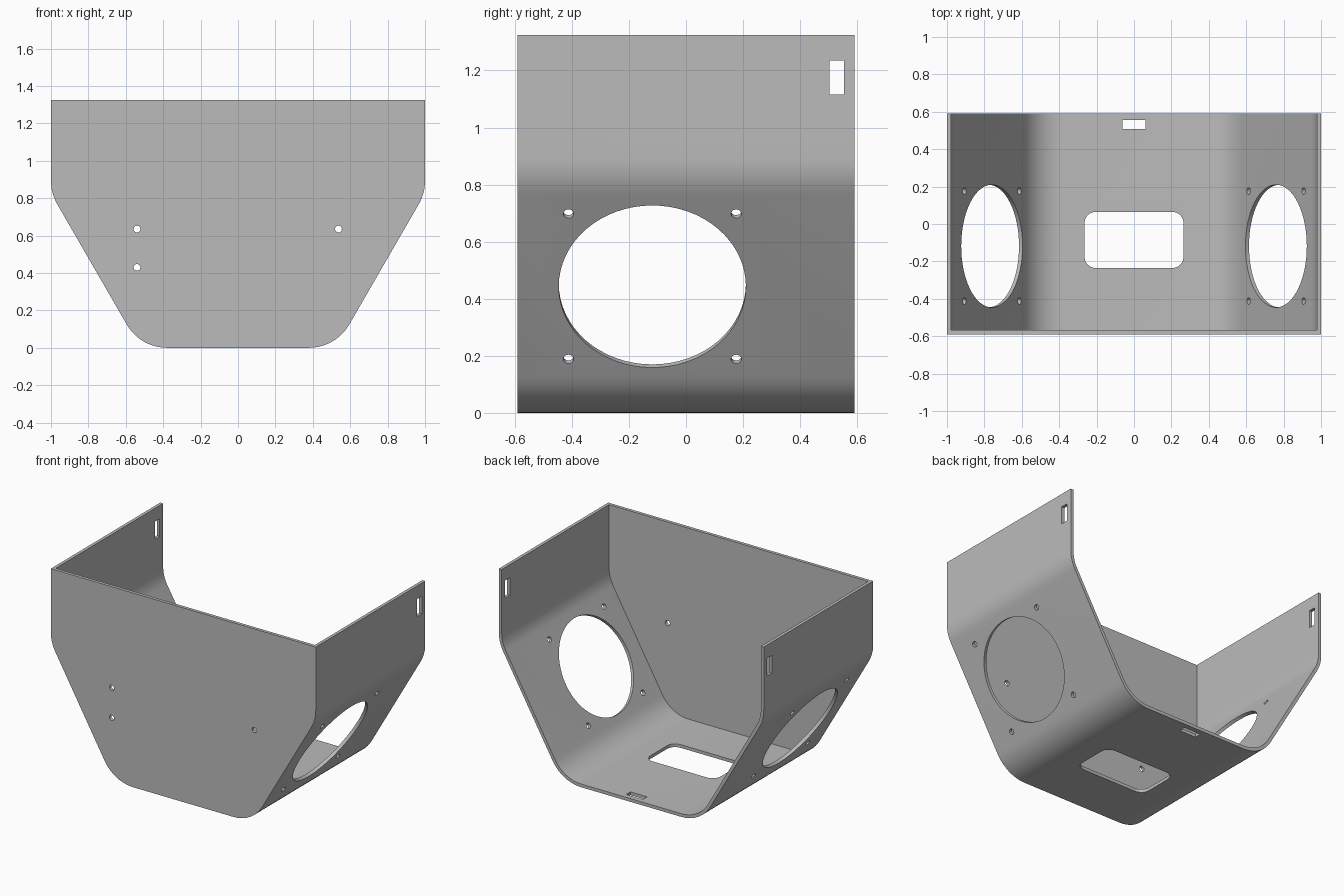
import bpy, bmesh, math
from mathutils import Vector, Matrix

cube = bpy.data.objects.get("Cube")
if cube:
    bpy.data.objects.remove(cube, do_unlink=True)

# Main dimensions
WALL, HEIGHT, HALF_DEPTH = 0.022, 1.325, 0.59
FOOT, SHOULDER, BEND = 0.523, 0.826, 0.25
SLOPE = math.radians(60)

grey = bpy.data.materials.new("light grey")
grey.use_nodes = True
colour = (0.50, 0.50, 0.50, 1)
grey.diffuse_color = colour
grey.node_tree.nodes["Principled BSDF"].inputs["Base Color"].default_value = colour


def arc(cx, cy, r, start, end, steps):
    """Points along a circular arc."""
    return [(cx + r * math.cos(start + (end - start) * i / steps),
             cy + r * math.sin(start + (end - start) * i / steps))
            for i in range(steps + 1)]


def prism(name, points, depth, matrix):
    """Extrude a flat outline by depth, centred on its own plane."""
    bm = bmesh.new()
    face = bm.faces.new([bm.verts.new((u, v, -depth / 2)) for u, v in points])
    grown = bmesh.ops.extrude_face_region(bm, geom=[face])["geom"]
    bmesh.ops.translate(bm, vec=(0, 0, depth),
                        verts=[g for g in grown if isinstance(g, bmesh.types.BMVert)])
    bmesh.ops.transform(bm, matrix=matrix, verts=bm.verts)
    bmesh.ops.recalc_face_normals(bm, faces=bm.faces)
    mesh = bpy.data.meshes.new(name)
    bm.to_mesh(mesh)
    bm.free()
    mesh.materials.append(grey)
    obj = bpy.data.objects.new(name, mesh)
    bpy.context.collection.objects.link(obj)
    return obj


def frame(origin, u, v):
    """Matrix whose local x and y follow u and v."""
    u, v = Vector(u), Vector(v)
    m = Matrix((u, v, u.cross(v))).transposed().to_4x4()
    m.translation = origin
    return m


def outline(inset, top):
    """Hopper cross-section with rounded bends, moved inwards by inset."""
    tangent = BEND * math.tan(SLOPE / 2)
    rise = BEND * math.tan((math.pi / 2 - SLOPE) / 2)
    r = BEND - inset
    half = arc(FOOT - tangent, BEND, r, -math.pi / 2, SLOPE - math.pi / 2, 10)
    # Shoulder bend curves the same way round as the foot bend
    half += arc(1 - BEND, SHOULDER + rise, r, SLOPE - math.pi / 2, 0, 6)
    half.append((1 - inset, top))
    return half + [(-x, z) for x, z in reversed(half)]


def rounded_rect(w, h, r):
    pts = []
    for i, (sx, sy) in enumerate([(1, 1), (-1, 1), (-1, -1), (1, -1)]):
        a = i * math.pi / 2
        pts += arc(sx * (w / 2 - r), sy * (h / 2 - r), r, a, a + math.pi / 2, 8)
    return pts


def rect(w, h):
    return [(w / 2, h / 2), (-w / 2, h / 2), (-w / 2, -h / 2), (w / 2, -h / 2)]


def circle(r, steps):
    return arc(0, 0, r, 0, math.tau, steps)[:-1]


X, Y, Z = (1, 0, 0), (0, 1, 0), (0, 0, 1)

# Folded housing: open at the top and the back
housing = prism("housing", outline(0, HEIGHT), 2 * HALF_DEPTH, frame((0, 0, 0), X, Z))
cutters = [prism("cavity_cutter", outline(WALL, HEIGHT + 0.2), 2 * HALF_DEPTH,
                 frame((0, WALL, 0), X, Z))]

# Window and slot in the floor
cutters.append(prism("floor_window_cutter", rounded_rect(0.53, 0.30, 0.06), 0.1,
                     frame((0, -0.085, 0), X, Y)))
cutters.append(prism("floor_slot_cutter", rect(0.125, 0.046), 0.1,
                     frame((0, 0.532, 0), X, Y)))

# Screw holes in the front wall
for x, z in [(-0.54, 0.635), (-0.54, 0.43), (0.537, 0.635)]:
    cutters.append(prism("front_hole_cutter", circle(0.018, 20), 0.1,
                         frame((x, -HALF_DEPTH, z), X, Z)))

# Side slots, and a large round opening with four screw holes on each slope
for side in (1, -1):
    cutters.append(prism("side_slot_cutter", rect(0.05, 0.12), 0.1,
                         frame((side, 0.528, 1.175), Y, Z)))
    up = Vector((side * math.cos(SLOPE), 0, math.sin(SLOPE)))
    mid_z = 0.443
    centre = Vector((side * (FOOT + mid_z / math.tan(SLOPE)), -0.118, mid_z))
    cutters.append(prism("round_opening_cutter", circle(0.328, 64), 0.12,
                         frame(centre, Y, up)))
    for a in (1, -1):
        for b in (1, -1):
            spot = centre + a * 0.294 * Vector(Y) + b * 0.294 * up
            cutters.append(prism("slope_hole_cutter", circle(0.018, 20), 0.1,
                                 frame(spot, Y, up)))

# Cut everything, bake the result and drop the cutters
for cutter in cutters:
    cutter.hide_render = True
    mod = housing.modifiers.new(cutter.name, 'BOOLEAN')
    mod.operation, mod.solver, mod.object = 'DIFFERENCE', 'EXACT', cutter
graph = bpy.context.evaluated_depsgraph_get()
baked = bpy.data.meshes.new_from_object(housing.evaluated_get(graph))
housing.modifiers.clear()
housing.data = baked
baked.name = "housing"
for cutter in cutters:
    bpy.data.objects.remove(cutter, do_unlink=True)

# One clean material slot, smooth bends and sharp edges
baked.materials.clear()
baked.materials.append(grey)
for poly in baked.polygons:
    poly.material_index = 0
bpy.ops.object.select_all(action='DESELECT')
housing.select_set(True)
bpy.context.view_layer.objects.active = housing
bpy.ops.object.shade_smooth_by_angle(angle=math.radians(25))
